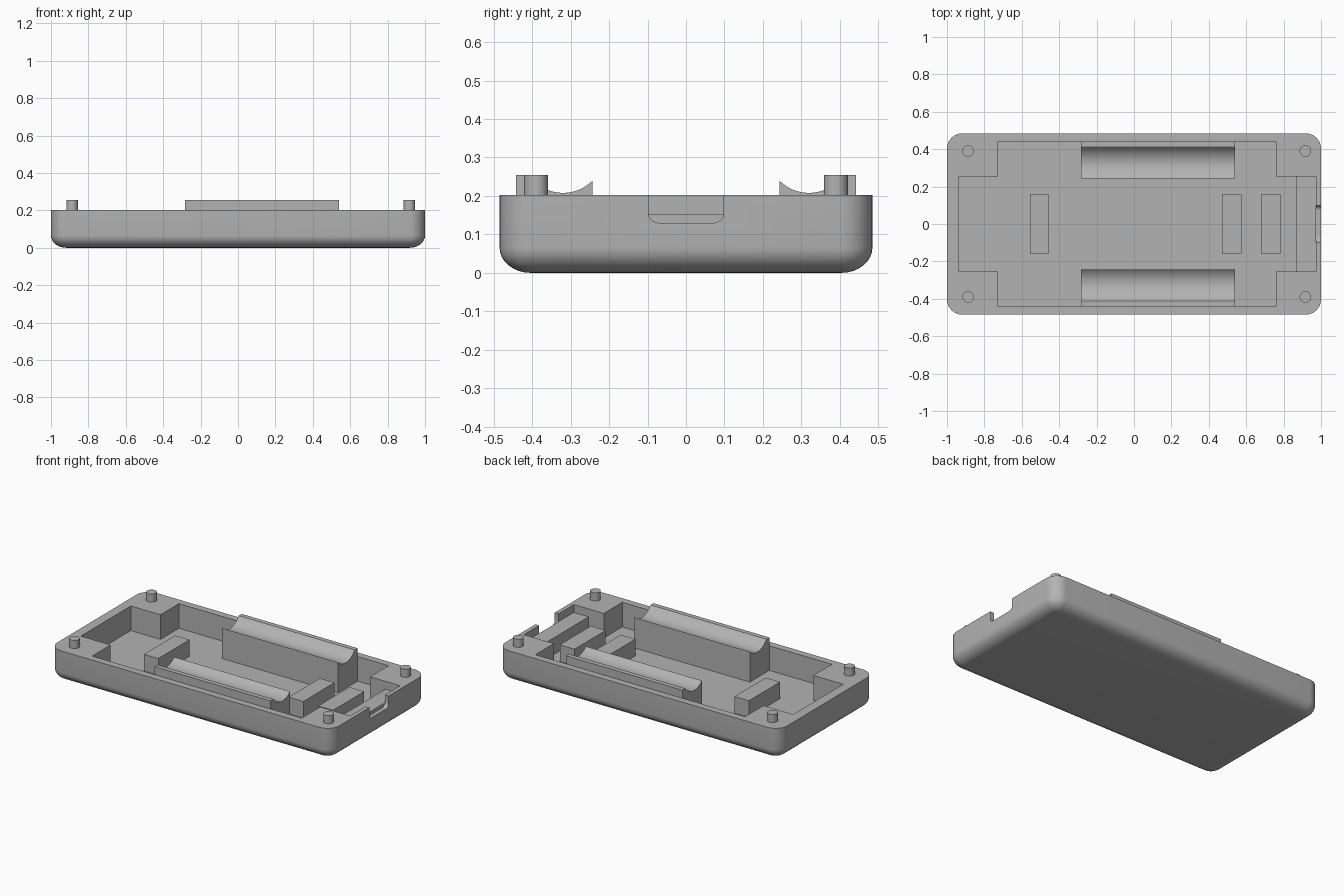
import bpy, bmesh, math

if "Cube" in bpy.data.objects:
    bpy.data.objects.remove(bpy.data.objects["Cube"])

HX, HY, RIM = 1.0, 0.485, 0.203      # half sizes and rim height of the tray
FLOOR, REST, TOP = 0.045, 0.152, 0.255

grey = bpy.data.materials.new("light grey plastic")
grey.diffuse_color = (0.45, 0.45, 0.45, 1)
grey.use_nodes = True
grey.node_tree.nodes["Principled BSDF"].inputs["Base Color"].default_value = grey.diffuse_color


def finish(name, bm):
    bmesh.ops.recalc_face_normals(bm, faces=bm.faces[:])
    mesh = bpy.data.meshes.new(name)
    bm.to_mesh(mesh)
    bm.free()
    mesh.materials.append(grey)
    ob = bpy.data.objects.new(name, mesh)
    bpy.context.collection.objects.link(ob)
    return ob


def select(ob):
    bpy.ops.object.select_all(action='DESELECT')
    ob.select_set(True)
    bpy.context.view_layer.objects.active = ob


def smooth(ob):
    select(ob)
    bpy.ops.object.shade_smooth_by_angle(angle=math.radians(30))


def loft(name, rings):
    """Closed skin through rings of equal point count."""
    bm = bmesh.new()
    loops = [[bm.verts.new(p) for p in ring] for ring in rings]
    n = len(loops[0])
    for a, b in zip(loops, loops[1:]):
        for i in range(n):
            j = (i + 1) % n
            bm.faces.new((a[i], a[j], b[j], b[i]))
    bm.faces.new(loops[0][::-1])
    bm.faces.new(loops[-1])
    return finish(name, bm)


def prism_x(name, pts, x0, x1):
    return loft(name, [[(x, y, z) for y, z in pts] for x in (x0, x1)])


def prism_z(name, pts, z0, z1):
    return loft(name, [[(x, y, z) for x, y in pts] for z in (z0, z1)])


def box(name, x0, x1, y0, y1, z0, z1):
    return prism_z(name, [(x0, y0), (x1, y0), (x1, y1), (x0, y1)], z0, z1)


def rounded_ring(inset, z, seg=8):
    r = max(0.083 - inset, 0.006)
    cx, cy = HX - inset - r, HY - inset - r
    ring = []
    for k, (sx, sy) in enumerate(((1, 1), (-1, 1), (-1, -1), (1, -1))):
        for i in range(seg + 1):
            a = math.pi / 2 * (k + i / seg)
            ring.append((sx * cx + r * math.cos(a), sy * cy + r * math.sin(a), z))
    return ring


def cut(ob, cutter):
    mod = ob.modifiers.new("cut", 'BOOLEAN')
    mod.operation = 'DIFFERENCE'
    mod.solver = 'EXACT'
    mod.object = cutter
    select(ob)
    bpy.ops.object.modifier_apply(modifier=mod.name)
    bpy.data.objects.remove(cutter, do_unlink=True)


# Tray body with a rounded underside
rings = []
for i in range(9):
    t = math.pi / 2 * i / 8
    rings.append(rounded_ring(0.08 * (1 - math.sin(t)), 0.066 * (1 - math.cos(t))))
rings.append(rounded_ring(0, RIM))
tray = loft("tray", rings)

# Stepped cavity leaving a solid block in each corner
cavity = [(-0.727, -0.44), (0.76, -0.44), (0.76, -0.253), (0.973, -0.253),
          (0.973, 0.253), (0.76, 0.253), (0.76, 0.44), (-0.727, 0.44),
          (-0.727, 0.253), (-0.938, 0.253), (-0.938, -0.253), (-0.727, -0.253)]
cut(tray, prism_z("cavity_cutter", cavity, FLOOR, 0.4))

# Port notch with rounded lower corners in the right wall
r = 0.026
notch = [(0.098, 0.3), (-0.098, 0.3)]
for side, start in ((-1, math.pi), (1, 1.5 * math.pi)):
    for i in range(9):
        a = start + math.pi / 2 * i / 8
        notch.append((side * (0.098 - r) + r * math.cos(a), 0.13 + r + r * math.sin(a)))
cut(tray, prism_x("notch_cutter", notch, 0.95, 1.1))
smooth(tray)

# Board rests on the floor, and the shelf behind the notch
for i, (x0, x1) in enumerate(((-0.557, -0.455), (0.47, 0.574), (0.68, 0.785))):
    box(f"board_rest_{i + 1}", x0, x1, -0.158, 0.158, FLOOR - 0.01, REST)
box("port_shelf", 0.868, 0.973, -0.255, 0.255, FLOOR - 0.01, REST)

# Hollowed cradles along both long walls
for side, label in ((1, "back"), (-1, "front")):
    cy, cr = 0.32, 0.1086
    cz = 0.208 + cr
    pts = [(0.442, FLOOR - 0.01), (0.442, TOP), (0.412, TOP)]
    for i in range(1, 25):
        y = 0.412 + (0.243 - 0.412) * i / 24
        pts.append((y, min(TOP, cz - math.sqrt(cr ** 2 - (y - cy) ** 2))))
    pts.append((0.243, FLOOR - 0.01))
    smooth(prism_x(f"{label}_cradle", [(side * y, z) for y, z in pts], -0.283, 0.54))

# Locating pegs on the corner blocks
for x, xl in ((-0.887, "left"), (0.916, "right")):
    for y, yl in ((-0.39, "front"), (0.39, "back")):
        circle = [(x + 0.031 * math.cos(math.tau * i / 32),
                   y + 0.031 * math.sin(math.tau * i / 32)) for i in range(32)]
        smooth(prism_z(f"{yl}_{xl}_peg", circle, RIM - 0.01, TOP))
